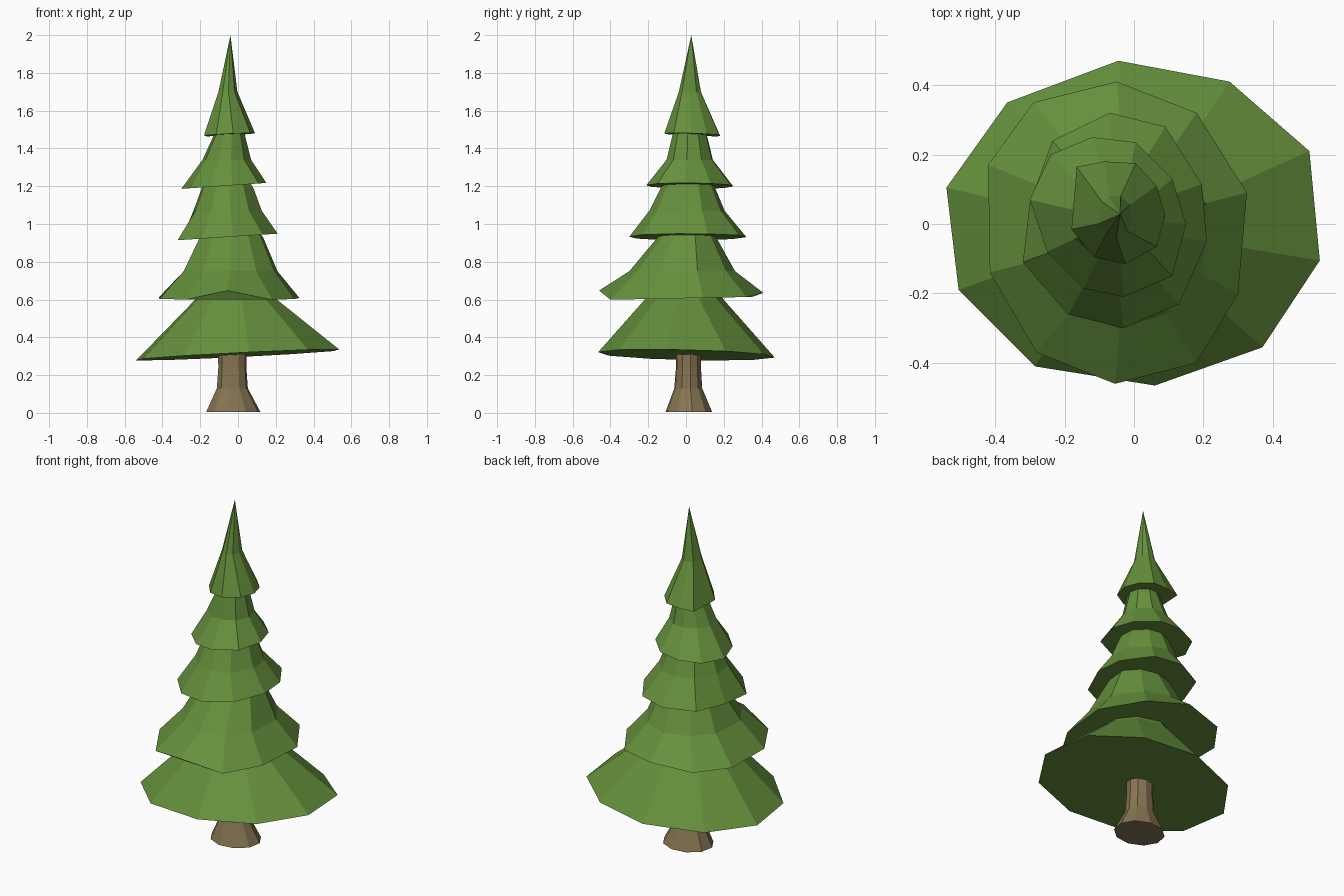
import bpy, bmesh, math


def material(name, color):
    m = bpy.data.materials.new(name)
    m.diffuse_color = color
    return m


GREEN = material("needles", (0.13, 0.28, 0.045, 1))
BROWN = material("bark", (0.24, 0.175, 0.085, 1))


def loft(name, rings, mat, apex=None):
    """Skin equal-length rings from bottom to top, closing both ends."""
    bm = bmesh.new()
    loops = [[bm.verts.new(p) for p in ring] for ring in rings]
    n = len(loops[0])
    bm.faces.new(loops[0][::-1])
    for a, b in zip(loops, loops[1:]):
        for i in range(n):
            j = (i + 1) % n
            bm.faces.new((a[i], a[j], b[j], b[i]))
    if apex:
        tip = bm.verts.new(apex)
        for i in range(n):
            bm.faces.new((loops[-1][i], loops[-1][(i + 1) % n], tip))
    else:
        bm.faces.new(loops[-1])
    bmesh.ops.recalc_face_normals(bm, faces=bm.faces)
    mesh = bpy.data.meshes.new(name)
    bm.to_mesh(mesh)
    bm.free()
    mesh.materials.append(mat)
    obj = bpy.data.objects.new(name, mesh)
    bpy.context.collection.objects.link(obj)
    return obj


def circle(cx, cy, z, rx, ry, n=10, phase=0.15):
    return [(cx + rx * math.cos(phase + math.tau * i / n),
             cy + ry * math.sin(phase + math.tau * i / n), z) for i in range(n)]


def tier(name, rim, z, tilt, upper, apex=None, lifts={}):
    """Uneven tilted rim, then narrower elliptical rings (cx, cy, z, rx, ry)."""
    bottom = [(x, y, z + tilt[0] * x + tilt[1] * y + lifts.get(i, 0))
              for i, (x, y) in enumerate(rim)]
    mx = sum(p[0] for p in rim) / len(rim)
    my = sum(p[1] for p in rim) / len(rim)
    rings = [bottom]
    for cx, cy, h, rx, ry in upper:
        ring = []
        for x, y in rim:
            a = math.atan2(y - my, x - mx)
            ring.append((cx + rx * math.cos(a), cy + ry * math.sin(a), h))
        rings.append(ring)
    return loft(name, rings, GREEN, apex)


# Trunk with flared foot
loft("trunk", [circle(-0.025, 0.015, 0.005, 0.145, 0.125),
               circle(-0.03, 0.012, 0.13, 0.083, 0.075),
               circle(-0.03, 0.013, 0.24, 0.075, 0.067),
               circle(-0.03, 0.015, 0.4, 0.078, 0.067)], BROWN)

# Foliage tiers from the bottom up
tier("foliage_bottom",
     [(0.535, -0.105), (0.505, 0.21), (0.275, 0.41), (-0.045, 0.47), (-0.365, 0.35),
      (-0.54, 0.105), (-0.505, -0.19), (-0.285, -0.41), (0.06, -0.465), (0.37, -0.355)],
     0.307, (0.05, -0.025),
     [(-0.01, -0.01, 0.6, 0.22, 0.21), (-0.02, 0, 0.7, 0.15, 0.14)])

tier("foliage_lower",
     [(0.325, 0.09), (0.18, 0.32), (-0.05, 0.41), (-0.29, 0.35), (-0.42, 0.17),
      (-0.415, -0.14), (-0.28, -0.37), (-0.055, -0.46), (0.18, -0.40), (0.30, -0.20)],
     0.607, (0.0, 0.02),
     [(-0.04, -0.02, 0.75, 0.26, 0.28), (-0.035, 0.005, 0.93, 0.175, 0.155),
      (-0.035, 0.01, 1.0, 0.12, 0.11)],
     lifts={2: 0.02, 7: 0.05})

tier("foliage_middle",
     [(0.195, 0.115), (0.09, 0.28), (-0.07, 0.32), (-0.235, 0.24), (-0.30, 0.06),
      (-0.32, -0.11), (-0.19, -0.26), (-0.03, -0.30), (0.13, -0.23), (0.21, -0.05)],
     0.935, (0.065, 0.0),
     [(-0.055, 0.005, 1.07, 0.185, 0.2), (-0.055, 0.01, 1.19, 0.14, 0.145),
      (-0.055, 0.015, 1.27, 0.09, 0.09)])

tier("foliage_upper",
     [(0.15, 0.0), (0.11, 0.13), (0.005, 0.235), (-0.12, 0.25), (-0.24, 0.20),
      (-0.30, 0.07), (-0.25, -0.08), (-0.145, -0.185), (-0.03, -0.21), (0.11, -0.15)],
     1.207, (0.07, 0.0),
     [(-0.06, 0.02, 1.34, 0.13, 0.125), (-0.045, 0.02, 1.48, 0.08, 0.09),
      (-0.045, 0.025, 1.55, 0.06, 0.06)])

tier("foliage_top",
     [(0.09, 0.025), (0.065, 0.11), (0.005, 0.175), (-0.085, 0.18), (-0.165, 0.165),
      (-0.18, -0.015), (-0.115, -0.095), (-0.025, -0.115), (0.065, -0.065)],
     1.477, (0.05, -0.03),
     [(-0.055, 0.022, 1.7, 0.052, 0.06)], apex=(-0.04, 0.028, 2.0))
